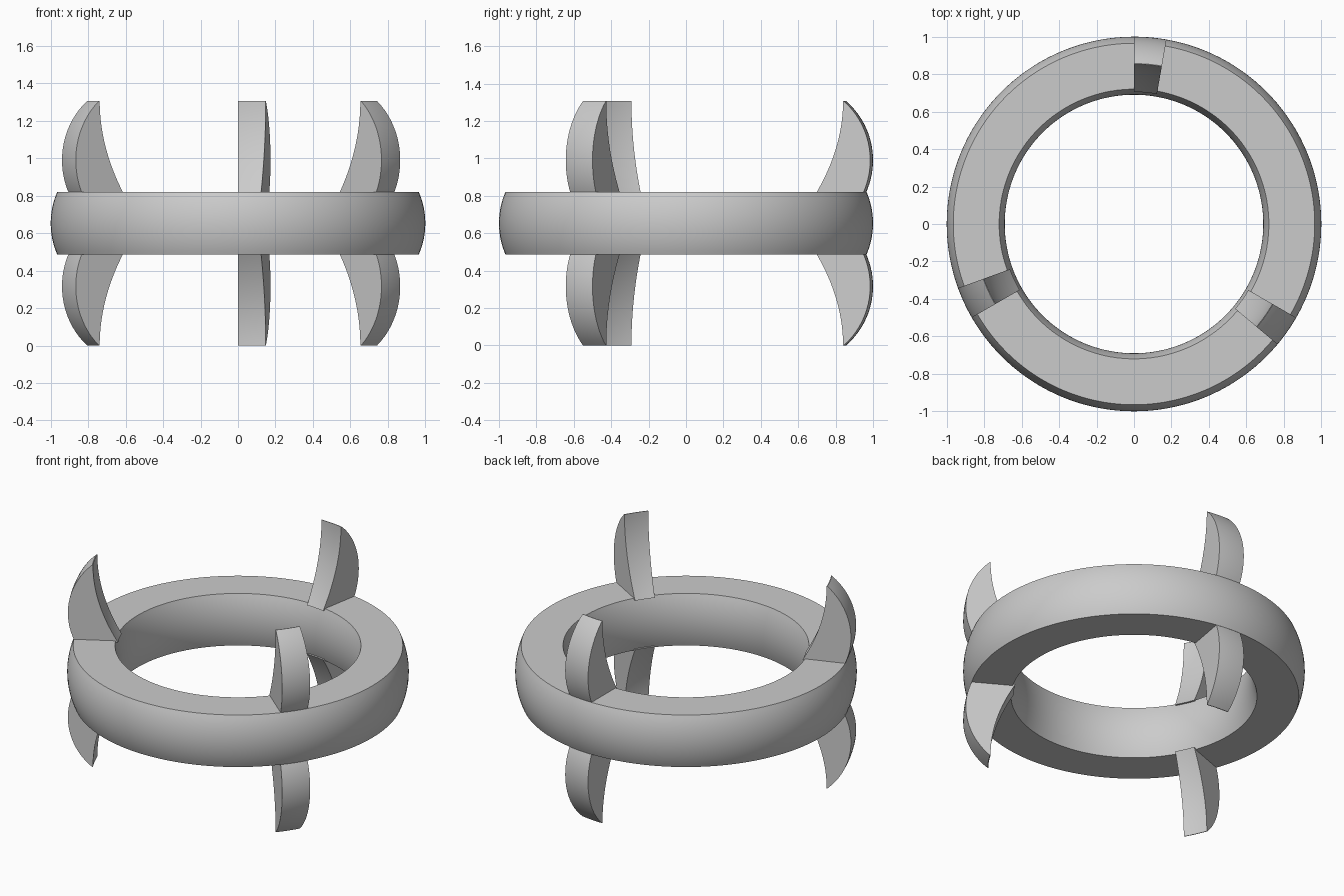
import bpy, bmesh
from math import sin, cos, radians, sqrt, pi

cube = bpy.data.objects.get("Cube")
if cube:
    bpy.data.objects.remove(cube, do_unlink=True)

MID = 0.653          # height of the ring's centre plane
HALF = 0.168         # half thickness of the ring
TIP = 0.653          # fin tip distance from the centre plane
OUT_R = 0.42         # radius of the bulging outer edges

grey = bpy.data.materials.new("plain grey")
grey.use_nodes = True
colour = (0.6, 0.6, 0.6, 1)
grey.diffuse_color = colour
grey.node_tree.nodes["Principled BSDF"].inputs["Base Color"].default_value = colour


def spread(a, b, n):
    return [a + (b - a) * i / n for i in range(n + 1)]


def bulge(z, centre, peak, radius):
    """Radius of a circular arc that reaches peak at height centre."""
    return peak + (sqrt(radius ** 2 - (z - centre) ** 2) - abs(radius)) * (1 if radius > 0 else -1)


def sweep(name, profile, start, end, steps):
    """Sweep a closed (radius, height) profile about z; cap it unless it closes."""
    full = abs(end - start) >= 2 * pi - 1e-6
    bm = bmesh.new()
    angles = spread(start, end, steps)
    if full:
        angles.pop()
    rings = [[bm.verts.new((r * cos(a), r * sin(a), z)) for r, z in profile] for a in angles]
    n = len(profile)
    for i in range(steps):
        a, b = rings[i], rings[(i + 1) % len(rings)]
        for j in range(n):
            k = (j + 1) % n
            bm.faces.new((a[j], b[j], b[k], a[k]))
    if not full:
        bm.faces.new(rings[0])
        bm.faces.new(rings[-1])
    bmesh.ops.recalc_face_normals(bm, faces=bm.faces)
    mesh = bpy.data.meshes.new(name)
    bm.to_mesh(mesh)
    bm.free()
    mesh.materials.append(grey)
    obj = bpy.data.objects.new(name, mesh)
    bpy.context.collection.objects.link(obj)
    bpy.ops.object.select_all(action='DESELECT')
    obj.select_set(True)
    bpy.context.view_layer.objects.active = obj
    bpy.ops.object.shade_smooth_by_angle(angle=radians(30))
    return obj


# Ring with rounded outer and inner walls and flat top and bottom
heights = spread(-HALF, HALF, 16)
outer = [(bulge(z, 0, 1.0, OUT_R), MID + z) for z in heights]
inner = [(0.69 + 0.03 * (z / HALF) ** 2, MID + z) for z in reversed(heights)]
sweep("ring", outer + inner, 0, 2 * pi, 144)

# Curved fins: convex outside, hollow inside, narrowing to a thin tip
fin_heights = spread(HALF - 0.01, TIP, 20)
fin_outer = [(bulge(z, 0.337, 1.0, OUT_R), z) for z in fin_heights]
tip_radius = fin_outer[-1][0]
fin_inner = [(tip_radius - 0.004 - 0.142 * ((TIP - z) / (TIP - HALF)) ** 2, z)
             for z in reversed(fin_heights)]
fin_profile = fin_outer + fin_inner

for side, azimuth in (("back", 90), ("right", 210), ("left", 330)):
    for level, sign in (("upper", 1), ("lower", -1)):
        sweep(f"{side}_{level}_fin", [(r, MID + sign * z) for r, z in fin_profile],
              radians(azimuth - 10), radians(azimuth), 8)
